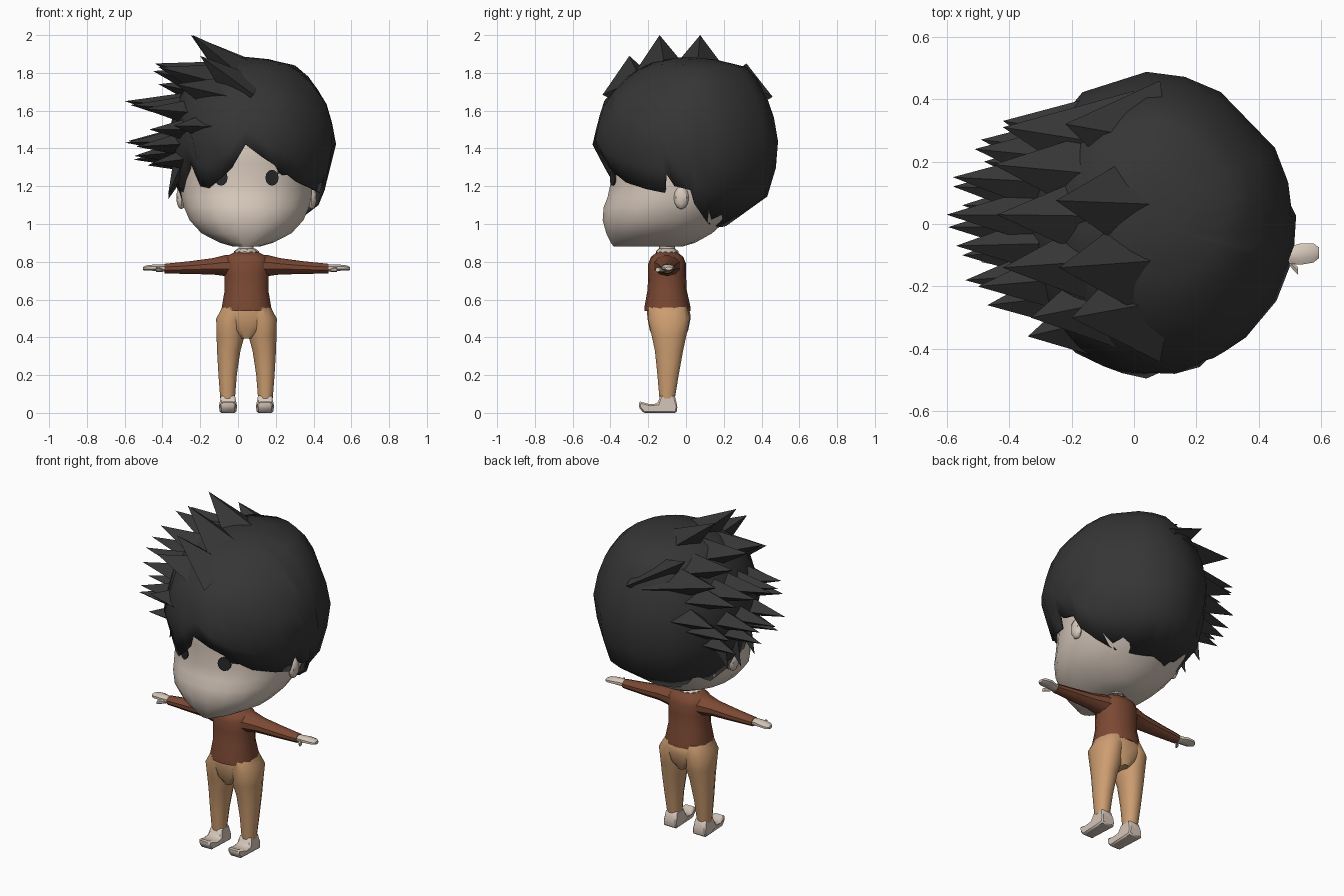
import bpy, bmesh, math
from mathutils import Vector, Matrix

if "Cube" in bpy.data.objects:
    bpy.data.objects.remove(bpy.data.objects["Cube"])

CX = 0.045  # symmetry line of body and head


def material(name, col):
    m = bpy.data.materials.new(name)
    m.diffuse_color = (*col, 1)
    m.use_nodes = True
    m.node_tree.nodes["Principled BSDF"].inputs["Base Color"].default_value = m.diffuse_color
    return m


SKIN = material("skin", (0.68, 0.58, 0.50))
HAIR = material("charcoal hair", (0.036, 0.036, 0.036))
SHIRT = material("brown shirt", (0.20, 0.066, 0.034))
PANTS = material("tan trousers", (0.61, 0.34, 0.165))
EYE = material("eye black", (0.022, 0.022, 0.024))


def finish(name, bm, mat, angle=40):
    bmesh.ops.recalc_face_normals(bm, faces=bm.faces)
    me = bpy.data.meshes.new(name)
    bm.to_mesh(me)
    bm.free()
    me.materials.append(mat)
    ob = bpy.data.objects.new(name, me)
    bpy.context.collection.objects.link(ob)
    if angle:
        bpy.ops.object.select_all(action='DESELECT')
        ob.select_set(True)
        bpy.context.view_layer.objects.active = ob
        bpy.ops.object.shade_smooth_by_angle(angle=math.radians(angle))
    return ob


def sgn_pow(v, p):
    return math.copysign(abs(v) ** p, v)


def loft(name, sections, mat, axis='z', n=12, e=1.0, angle=40):
    """Rings (t, centre u, centre v, radius u, radius v) along an axis, capped."""
    bm = bmesh.new()
    rings = []
    for t, cu, cv, ru, rv in sections:
        ring = []
        for i in range(n):
            a = 2 * math.pi * (i + 0.5) / n
            u, v = cu + ru * sgn_pow(math.cos(a), e), cv + rv * sgn_pow(math.sin(a), e)
            ring.append(bm.verts.new((u, v, t) if axis == 'z' else (t, u, v)))
        rings.append(ring)
    for r, s in zip(rings, rings[1:]):
        for i in range(n):
            bm.faces.new((r[i], r[(i + 1) % n], s[(i + 1) % n], s[i]))
    bm.faces.new(rings[0])
    bm.faces.new(rings[-1])
    return finish(name, bm, mat, angle)


def interp(table, x):
    for (x0, *a), (x1, *b) in zip(table, table[1:]):
        if x <= x1:
            f = max(0, (x - x0) / (x1 - x0))
            return [p + (q - p) * f for p, q in zip(a, b)]
    return list(table[-1][1:])


# Head: z, front y, back y, half width
HEAD = [(0.88, -0.385, -0.02, 0.07), (0.90, -0.40, 0.05, 0.14), (0.95, -0.425, 0.14, 0.24),
        (1.02, -0.445, 0.22, 0.305), (1.09, -0.44, 0.30, 0.335), (1.14, -0.42, 0.34, 0.348),
        (1.21, -0.405, 0.37, 0.355), (1.32, -0.41, 0.39, 0.36), (1.45, -0.41, 0.39, 0.34),
        (1.60, -0.34, 0.34, 0.28), (1.72, -0.2, 0.2, 0.18)]
loft("head", [(z, CX, (f + b) / 2, w, (b - f) / 2) for z, f, b, w in HEAD], SKIN, n=20, e=0.92)


def face_y(x, z):
    f, b, w = interp(HEAD, z)
    c = (abs(x - CX) / w) ** (1 / 0.92)
    return (f + b) / 2 - (b - f) / 2 * math.sqrt(1 - c * c) ** 0.92


# Eyes as thin plates following the face, each with a small lash
for s, side in ((-1, "left"), (1, "right")):
    bm = bmesh.new()
    ex = CX + s * 0.135
    for pts in ([(0.035 * math.cos(k * math.pi / 6), 0.042 * math.sin(k * math.pi / 6)) for k in range(12)],
                [(0.03, 0.02), (0.075, 0.03), (0.03, 0.04)]):
        front = [bm.verts.new((ex + s * u, face_y(ex + s * u, 1.245 + v) - 0.008, 1.245 + v)) for u, v in pts]
        r = bmesh.ops.extrude_face_region(bm, geom=[bm.faces.new(front)])
        bmesh.ops.translate(bm, vec=(0, 0.007, 0), verts=[g for g in r["geom"] if isinstance(g, bmesh.types.BMVert)])
    finish(side + "_eye", bm, EYE, 0)

    # Ears
    bm = bmesh.new()
    bmesh.ops.create_uvsphere(bm, u_segments=8, v_segments=6, radius=1,
                              matrix=Matrix.Translation((CX + s * 0.345, -0.025, 1.14)) @ Matrix.Diagonal((0.027, 0.04, 0.062, 1)))
    finish(side + "_ear", bm, SKIN)

    # Trouser leg
    c = CX + s * 0.075
    loft(side + "_trouser_leg", [(0.075, CX + s * 0.100, -0.10, 0.040, 0.042), (0.2, CX + s * 0.100, -0.095, 0.050, 0.058),
                                 (0.33, CX + s * 0.094, -0.09, 0.064, 0.077), (0.41, CX + s * 0.084, -0.09, 0.077, 0.095),
                                 (0.50, CX + s * 0.083, -0.09, 0.080, 0.114), (0.56, CX + s * 0.062, -0.095, 0.066, 0.105)],
         PANTS, n=12, e=0.9)

    # Foot from a side profile
    bm = bmesh.new()
    prof = [(-0.225, 0), (-0.05, 0), (-0.045, 0.035), (-0.06, 0.095), (-0.135, 0.095), (-0.15, 0.05), (-0.19, 0.045), (-0.25, 0.062), (-0.25, 0.03)]
    fx = CX + s * 0.098
    f = bm.faces.new([bm.verts.new((fx - 0.045, y, z)) for y, z in prof])
    r = bmesh.ops.extrude_face_region(bm, geom=[f])
    bmesh.ops.translate(bm, vec=(0.09, 0, 0), verts=[g for g in r["geom"] if isinstance(g, bmesh.types.BMVert)])
    for v in bm.verts:  # narrow toes and ankle
        if v.co.y < -0.2 or v.co.z > 0.07:
            v.co.x = fx + (v.co.x - fx) * 0.8
    bmesh.ops.bevel(bm, geom=bm.edges[:], offset=0.008, segments=1, affect='EDGES')
    finish(side + "_foot", bm, SKIN)

    # Sleeve, hand and thumb
    loft(side + "_sleeve", [(CX + s * x, -0.1, z, ry, rz) for x, z, ry, rz in
                            ((0.04, 0.775, 0.08, 0.06), (0.11, 0.780, 0.070, 0.056), (0.18, 0.776, 0.052, 0.043),
                             (0.30, 0.769, 0.043, 0.034), (0.435, 0.764, 0.032, 0.025))], SHIRT, axis='x', n=10)
    loft(side + "_hand", [(CX + s * x, y, z, ry, rz) for x, y, z, ry, rz in
                          ((0.42, -0.1, 0.766, 0.024, 0.02), (0.455, -0.1, 0.767, 0.03, 0.02), (0.49, -0.096, 0.769, 0.037, 0.018),
                           (0.53, -0.093, 0.767, 0.033, 0.015), (0.548, -0.092, 0.764, 0.018, 0.009))], SKIN, axis='x', n=8)
    loft(side + "_thumb", [(CX + s * x, y, 0.758, 0.014, 0.012) for x, y in ((0.445, -0.11), (0.465, -0.135), (0.48, -0.15))],
         SKIN, axis='x', n=6)

# Hips, shirt body, neck and frilled collar
loft("hips", [(0.395, CX, -0.09, 0.03, 0.085), (0.44, CX, -0.09, 0.10, 0.104), (0.50, CX, -0.09, 0.155, 0.116), (0.53, CX, -0.092, 0.145, 0.116),
              (0.57, CX, -0.1, 0.128, 0.11)], PANTS, n=16, e=0.85)
loft("shirt", [(0.54, CX, -0.098, 0.134, 0.122), (0.56, CX, -0.098, 0.134, 0.122), (0.65, CX, -0.1, 0.118, 0.104),
               (0.73, CX, -0.1, 0.120, 0.1), (0.79, CX, -0.1, 0.124, 0.1), (0.825, CX, -0.1, 0.115, 0.086),
               (0.848, CX, -0.1, 0.07, 0.058)], SHIRT, n=14, e=0.9)
loft("neck", [(0.82, CX, -0.1, 0.042, 0.042), (0.92, CX, -0.1, 0.038, 0.042)], SKIN, n=10)
collar = loft("collar", [(0.83, CX, -0.1, 0.06, 0.055), (0.848, CX, -0.1, 0.066, 0.06), (0.862, CX, -0.1, 0.046, 0.044)], SKIN, n=24)
for i, v in enumerate(collar.data.vertices):
    if i % 2:
        v.co.z += 0.008

# Hair cap: profile radii by height (front, back) and lower edge by azimuth (0 = front, 90 = +x)
RADII = [(0.985, 0.20, 0.20), (1.03, 0.31, 0.32), (1.10, 0.385, 0.41), (1.20, 0.42, 0.455), (1.29, 0.435, 0.475), (1.42, 0.495, 0.49),
         (1.55, 0.465, 0.47), (1.66, 0.43, 0.435), (1.78, 0.31, 0.37), (1.84, 0.22, 0.31), (1.87, 0.13, 0.17), (1.885, 0, 0)]
EDGE = [(-180, 0.99), (-150, 0.99), (-120, 1.0), (-105, 1.05), (-95, 1.12), (-86, 1.19), (-80, 1.13), (-70, 1.16), (-57, 1.27), (-50, 1.33),
        (-42, 1.20), (-33, 1.19), (-20, 1.25), (-11, 1.30), (0, 1.42), (11, 1.355), (21, 1.31), (27, 1.26), (32, 1.26),
        (42, 1.22), (60, 1.185), (74, 1.165), (76, 1.27), (82, 1.20), (93, 1.18), (97, 1.10), (106, 1.04), (120, 1.0), (150, 0.985), (165, 0.985)]


def cap_point(a, z):
    rf, rb = interp(RADII, z)
    a = math.radians(a)
    k = (1 + math.cos(a)) / 2
    r = rf * k + rb * (1 - k)
    x = math.sin(a)
    return (0.04 + r * x * (0.975 if x > 0 else 0.84), -r * math.cos(a), z)


bm = bmesh.new()
top = bm.verts.new((0.04, 0, 1.885))
ROWS = 9
cols = []
for a, zb in EDGE:
    cols.append([bm.verts.new(cap_point(a, zb + (1.885 - zb) * math.cos(math.pi / 2 * j / ROWS))) for j in range(1, ROWS + 1)])
for i, c in enumerate(cols):
    d = cols[(i + 1) % len(cols)]
    bm.faces.new((top, c[0], d[0]))
    for p in range(ROWS - 1):
        bm.faces.new((c[p], c[p + 1], d[p + 1], d[p]))
cap = finish("hair_cap", bm, HAIR, 45)
mod = cap.modifiers.new("thickness", 'SOLIDIFY')
mod.thickness = 0.02
mod.offset = -1

# Hair spikes swept towards -x: tip, root, half width, half thickness
bm = bmesh.new()


def spike(tip, root, w, h):
    tip, root = Vector(tip), Vector(root)
    d = (tip - root).normalized()
    side = d.cross(Vector((0, 0, 1))).normalized()
    up = side.cross(d)
    base = [bm.verts.new(root + o) for o in (side * w, up * h, -side * w, -up * h)]
    t = bm.verts.new(tip)
    bm.faces.new(base)
    for k in range(4):
        bm.faces.new((base[k], base[(k + 1) % 4], t))


for x, y, z in ((-0.22, 0.32, 1.85), (-0.25, 0.075, 2.0), (-0.24, -0.14, 2.0), (-0.2, -0.30, 1.89)):  # crown
    spike((x, y, z), (0.05, y * 0.85, 1.765 - 0.9 * y * y), 0.19, 0.115)
ROW = [(-0.42, 0.31, 1.74), (-0.45, 0.19, 1.81), (-0.44, 0.03, 1.85), (-0.42, -0.14, 1.83), (-0.33, -0.30, 1.74),
       (-0.51, 0.24, 1.62), (-0.58, 0.15, 1.65), (-0.60, 0.03, 1.65), (-0.57, -0.07, 1.63), (-0.50, -0.20, 1.61),
       (-0.34, -0.36, 1.52), (-0.42, 0.33, 1.5), (-0.49, 0.27, 1.42), (-0.58, 0.12, 1.44), (-0.595, -0.01, 1.43), (-0.54, -0.18, 1.41),
       (-0.47, -0.26, 1.5), (-0.48, 0.2, 1.31), (-0.55, 0.06, 1.34), (-0.55, -0.1, 1.36), (-0.46, -0.2, 1.32)]
for x, y, z in ROW:
    spike((x, y, z), (-0.03, y * 0.8, 1.5 + (z - 1.5) * 0.68), 0.18, 0.13)
for y in (-0.13, 0.0, 0.12):  # sideburn locks
    spike((-0.37, y, 1.13 + abs(y) * 0.2), (-0.28, y, 1.36), 0.08, 0.06)
finish("hair_spikes", bm, HAIR, 0)
